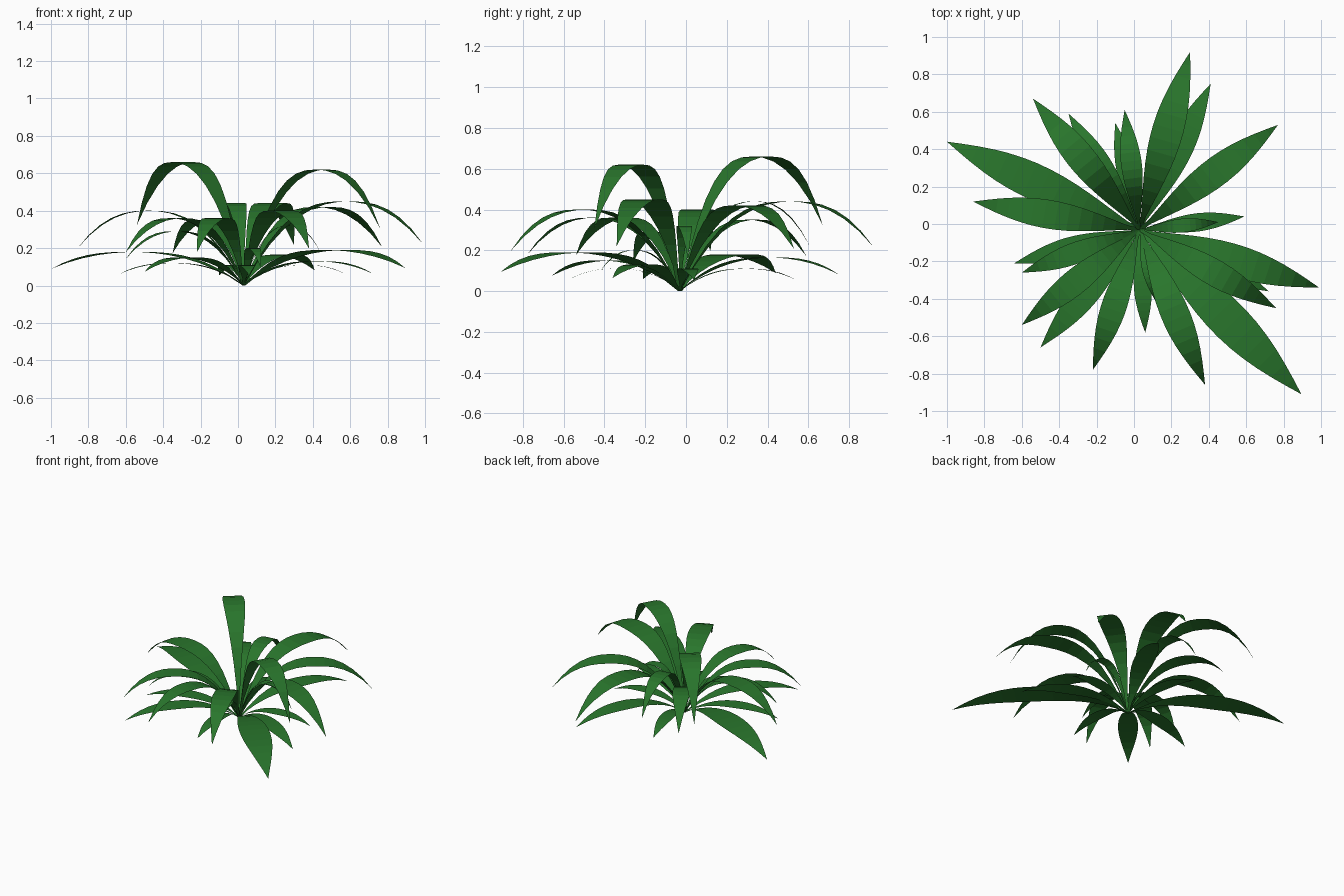
import bpy, math
from mathutils import Vector

if "Cube" in bpy.data.objects:
    bpy.data.objects.remove(bpy.data.objects["Cube"])

green = bpy.data.materials.new("leaf green")
green.diffuse_color = (0.022, 0.18, 0.025, 1)
green.use_nodes = True
green.node_tree.nodes["Principled BSDF"].inputs["Base Color"].default_value = green.diffuse_color

BASE = Vector((0.03, -0.03, 0))
SEGMENTS = 14
PEAK_AT = 0.57


def leaf(name, tip_x, tip_y, peak):
    """Flat arching blade: parabola-like spine, lens-shaped outline, pointed tip."""
    run = Vector((tip_x, tip_y, 0)) - BASE
    side = Vector((-run.y, run.x, 0)).normalized()
    half = 0.083 * run.length + 0.002
    verts, faces = [], []
    for i in range(SEGMENTS + 1):
        s = i / SEGMENTS
        spine = BASE + run * s
        spine.z = peak * (1 - abs((s - PEAK_AT) / PEAK_AT) ** 2.4)
        if i == SEGMENTS:
            verts.append(spine)
            break
        w = max(half * math.sin(math.pi * s ** 1.15), half * 0.12 * (1 - s))
        verts += [spine - side * w, spine + side * w]
    for i in range(SEGMENTS - 1):
        a = 2 * i
        faces.append((a, a + 2, a + 3, a + 1))
    a = 2 * (SEGMENTS - 1)
    faces.append((a, a + 2, a + 1))
    mesh = bpy.data.meshes.new(name)
    mesh.from_pydata(verts, [], faces)
    mesh.materials.append(green)
    ob = bpy.data.objects.new(name, mesh)
    bpy.context.collection.objects.link(ob)


# Tip x, tip y and arch height of every leaf, by tier
tiers = {
    "low_leaf": [
        (-1.0, 0.44, 0.18), (0.895, -0.91, 0.19), (0.41, 0.75, 0.165),
        (-0.50, -0.66, 0.15), (0.72, -0.36, 0.13), (0.06, -0.58, 0.11),
        (-0.64, -0.21, 0.12), (-0.10, 0.54, 0.11), (0.59, 0.04, 0.11)],
    "middle_leaf": [
        (0.30, 0.92, 0.44), (0.77, 0.53, 0.42), (0.99, -0.34, 0.45),
        (0.38, -0.86, 0.40), (-0.22, -0.78, 0.36), (-0.60, -0.54, 0.36),
        (-0.86, 0.12, 0.40), (-0.35, 0.59, 0.35), (-0.60, -0.26, 0.29)],
    "inner_leaf": [
        (-0.54, 0.67, 0.66), (0.76, -0.45, 0.62), (-0.05, 0.61, 0.44),
        (0.45, 0.01, 0.32), (0.12, -0.42, 0.20)],
}
for tier, leaves in tiers.items():
    for i, (x, y, h) in enumerate(leaves):
        leaf(f"{tier}_{i + 1}", x, y, h)
